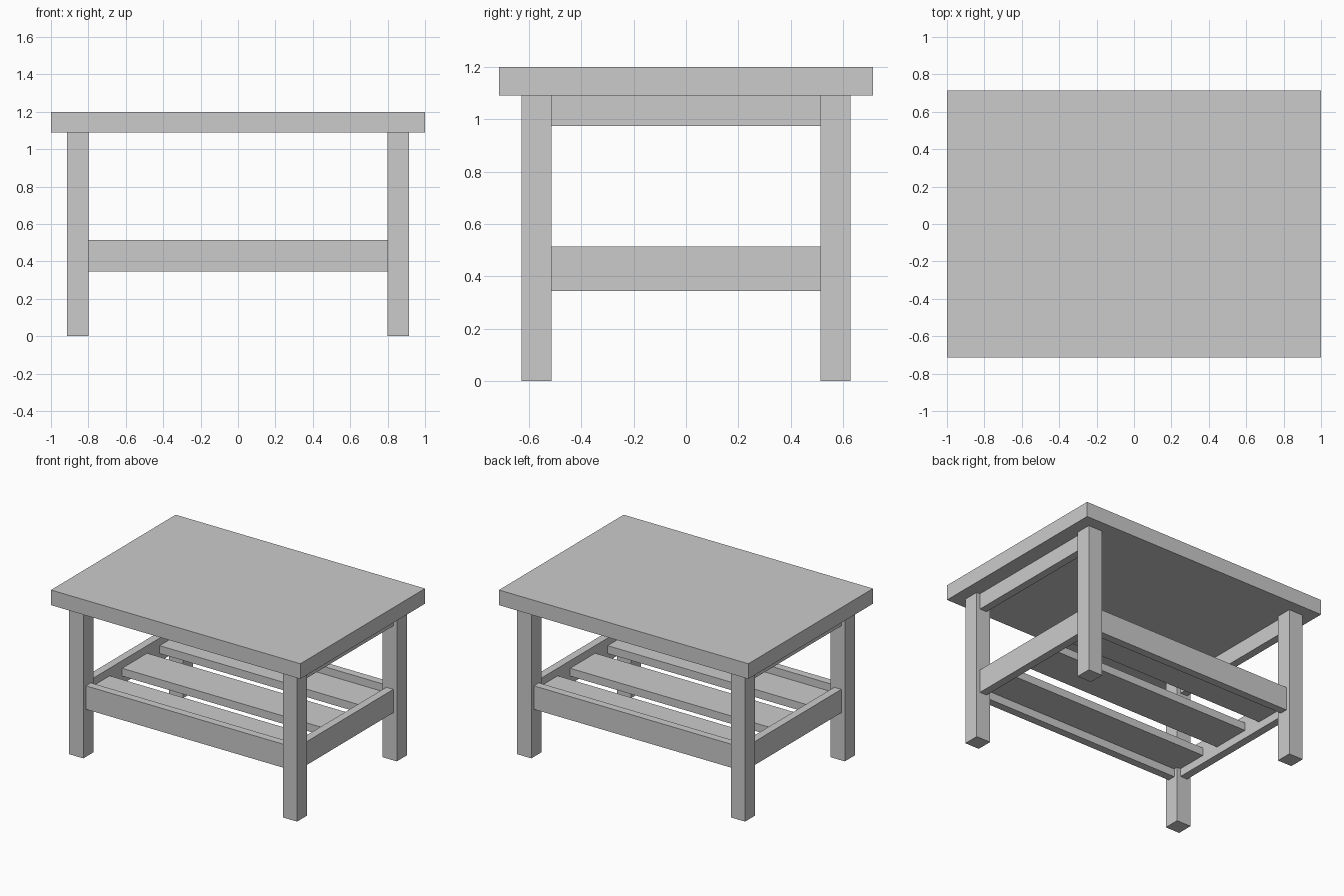
import bpy

if "Cube" in bpy.data.objects:
    bpy.data.objects.remove(bpy.data.objects["Cube"])


def box(name, x, y, z):
    """Box spanning the (min, max) ranges on each axis."""
    bpy.ops.mesh.primitive_cube_add(
        size=1, location=[(a + b) / 2 for a, b in (x, y, z)])
    ob = bpy.context.object
    ob.name = name
    ob.scale = [b - a for a, b in (x, y, z)]
    bpy.ops.object.transform_apply(location=False, rotation=False, scale=True)
    return ob


def span(side, near, far):
    """Range from near to far, placed on the given side of the centre."""
    return sorted((side * near, side * far))


TOP_Z = 1.09
LEG_X, LEG_Y = (0.80, 0.914), (0.514, 0.629)
RAIL_X, RAIL_Y, RAIL_Z = (0.829, 0.886), (0.543, 0.60), (0.345, 0.515)

# Table top
box("table_top", (-1, 1), (-0.714, 0.714), (TOP_Z, 1.20))

# Legs
for sx, xn in ((-1, "left"), (1, "right")):
    for sy, yn in ((-1, "front"), (1, "back")):
        box(f"{yn}_{xn}_leg", span(sx, *LEG_X), span(sy, *LEG_Y), (0, TOP_Z))

# Side aprons and lower side rails
for s, n in ((-1, "left"), (1, "right")):
    between = (-LEG_Y[0], LEG_Y[0])
    box(f"{n}_apron", span(s, *RAIL_X), between, (0.975, TOP_Z))
    box(f"{n}_lower_rail", span(s, *RAIL_X), between, RAIL_Z)

# Lower front and back rails, with an outer shelf slat beside each
for s, n in ((-1, "front"), (1, "back")):
    box(f"{n}_lower_rail", (-LEG_X[0], LEG_X[0]), span(s, *RAIL_Y), RAIL_Z)
    box(f"{n}_shelf_slat", (-0.829, 0.829), span(s, 0.286, 0.543), (0.403, 0.46))

# Middle shelf slat
box("middle_shelf_slat", (-0.829, 0.829), (-0.143, 0.143), (0.403, 0.46))
